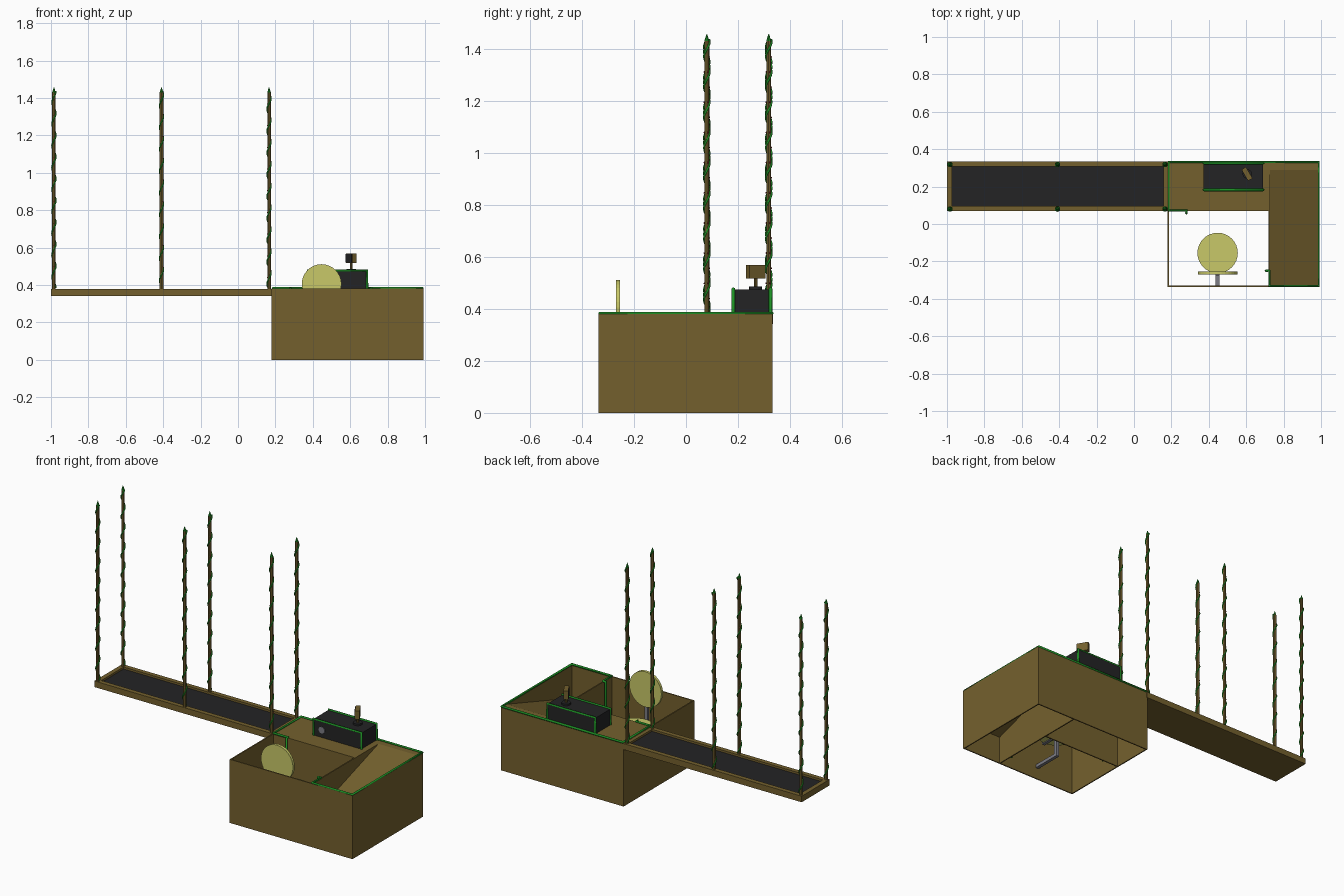
import bpy, bmesh, math
from mathutils import Vector, Matrix

if "Cube" in bpy.data.objects:
    bpy.data.objects.remove(bpy.data.objects["Cube"])

def mat(name, c):
    m = bpy.data.materials.new(name)
    m.diffuse_color = (*c, 1)
    m.use_nodes = True
    m.node_tree.nodes["Principled BSDF"].inputs["Base Color"].default_value = m.diffuse_color
    return m

BROWN = mat("wood_brown", (0.175, 0.118, 0.027))
BLACK = mat("belt_black", (0.017, 0.017, 0.018))
GREEN = mat("trim_green", (0.012, 0.28, 0.018))
YELLOW = mat("seat_yellow", (0.58, 0.58, 0.14))
GREY = mat("metal_grey", (0.20, 0.20, 0.23))
RED = mat("bulb_red", (0.25, 0.02, 0.02))

def finish(name, bm, m, smooth=False):
    bmesh.ops.recalc_face_normals(bm, faces=bm.faces)
    me = bpy.data.meshes.new(name)
    bm.to_mesh(me)
    bm.free()
    me.materials.append(m)
    ob = bpy.data.objects.new(name, me)
    bpy.context.collection.objects.link(ob)
    if smooth:
        for p in me.polygons:
            p.use_smooth = abs(p.normal.z) < 0.95 and len(p.vertices) == 4
    return ob

def boxes(name, m, *ranges):
    """One object from boxes given as (x0, x1, y0, y1, z0, z1)."""
    bm = bmesh.new()
    for x0, x1, y0, y1, z0, z1 in ranges:
        M = Matrix.Translation(((x0+x1)/2, (y0+y1)/2, (z0+z1)/2)) @ Matrix.Diagonal((x1-x0, y1-y0, z1-z0, 1))
        bmesh.ops.create_cube(bm, size=1, matrix=M)
    return finish(name, bm, m)

def rod(name, m, a, b, r, r2=None, seg=16):
    a, b = Vector(a), Vector(b)
    d = b - a
    bm = bmesh.new()
    bmesh.ops.create_cone(bm, cap_ends=True, segments=seg, radius1=r, radius2=r if r2 is None else r2,
                          depth=d.length,
                          matrix=Matrix.Translation((a+b)/2) @ d.to_track_quat('Z', 'Y').to_matrix().to_4x4())
    return finish(name, bm, m)

def cord(name, m, pts, r, res=2):
    cu = bpy.data.curves.new(name, 'CURVE')
    cu.dimensions = '3D'
    cu.bevel_depth = r
    cu.bevel_resolution = res
    cu.use_fill_caps = True
    sp = cu.splines.new('POLY')
    sp.points.add(len(pts) - 1)
    for p, co in zip(sp.points, pts):
        p.co = (*co, 1)
    cu.materials.append(m)
    ob = bpy.data.objects.new(name, cu)
    bpy.context.collection.objects.link(ob)
    return ob

# Counter shell: outer walls, inner walls round the seat bay, flat worktop
T = 0.007
L, R, F, B, H = 0.18, 0.993, -0.336, 0.333, 0.38
IX, IY = 0.72, 0.07
boxes("counter_outer_walls", BROWN,
      (L, R, B-T, B, 0, H), (R-T, R, F, B, 0, H), (L, R, F, F+T, 0, H), (L, L+T, F, B, 0, H))
boxes("counter_inner_walls", BROWN, (L, IX, IY, IY+T, 0, H), (IX, IX+T, F, B, 0, H))
boxes("counter_worktop", BROWN, (L, IX+T, IY, B, H-0.01, H), (IX, R, 0.29, B, H-0.01, H))

# Bagging ramp sloping down to the front
bm = bmesh.new()
vs = [bm.verts.new((IX, y, z)) for y, z in ((0.29, H), (F+T, 0.18), (F+T, 0.17), (0.29, H-0.01))]
f = bm.faces.new(vs)
ext = bmesh.ops.extrude_face_region(bm, geom=[f])
bmesh.ops.translate(bm, vec=(R-IX-0.003, 0, 0), verts=[v for v in ext['geom'] if isinstance(v, bmesh.types.BMVert)])
finish("bagging_ramp", bm, BROWN)

# Green trim cord along the rim, dropping to the floor at both ends
z = H + 0.002
cord("rim_trim", GREEN, [(0.28, 0.058, 0.01), (0.28, 0.058, z), (0.28, 0.072, z), (0.186, 0.072, z),
                         (0.186, 0.331, z), (0.988, 0.331, z), (0.988, -0.331, z), (0.724, -0.331, z),
                         (0.724, -0.25, z), (0.706, -0.25, z), (0.706, -0.25, 0.01)], 0.007)

# Conveyor: frame, base and belt
X0, X1, Y0, Y1, W = -1.0, 0.185, 0.07, 0.335, 0.027
boxes("conveyor_frame", BROWN,
      (X0, X1, Y0, Y0+W, 0.342, 0.378), (X0, X1, Y1-W, Y1, 0.342, 0.378),
      (X0, X0+W, Y0, Y1, 0.342, 0.378), (X1-W, X1, Y0, Y1, 0.342, 0.378), (X0, X1, Y0, Y1, 0.342, 0.35))
boxes("conveyor_belt", BLACK, (X0+W, X1-W, Y0+W, Y1-W, 0.35, 0.366))

# Six posts wrapped with a green cord and small red bulbs
for i, px in enumerate((-0.984, -0.409, 0.166)):
    for j, py in enumerate((0.08, 0.318)):
        tag = f"{i}_{j}"
        rod("post_" + tag, BROWN, (px, py, 0.37), (px, py, 1.43), 0.0095, seg=8)
        rod("post_tip_" + tag, GREEN, (px, py, 1.43), (px, py, 1.457), 0.0095, 0.001, seg=8)
        n = 9 * 14
        pts = []
        for k in range(n + 1):
            a = 2*math.pi*k/14 + i
            pts.append((px + 0.0105*math.cos(a), py + 0.0105*math.sin(a), 0.385 + 1.05*k/n))
        cord("post_vine_" + tag, GREEN, pts, 0.0042, 1)
        bm = bmesh.new()
        for k in range(17):
            a = math.pi*k + i + math.pi/2
            bmesh.ops.create_icosphere(bm, subdivisions=1, radius=0.0035, matrix=Matrix.Translation(
                (px + 0.0095*math.cos(a), py + 0.0095*math.sin(a), 0.44 + 0.058*k)))
        finish("post_bulbs_" + tag, bm, RED)

# Scanner box with two green hoops and a grey badge
boxes("scanner_body", BLACK, (0.372, 0.69, 0.18, 0.328, H, 0.475))
for nm, y in (("front", 0.182), ("back", 0.325)):
    cord("scanner_trim_" + nm, GREEN, [(0.374, y, H), (0.374, y, 0.477), (0.69, y, 0.477), (0.69, y, H)], 0.007)
rod("scanner_badge", GREY, (0.43, 0.176, 0.425), (0.43, 0.181, 0.425), 0.02, seg=10)

# Small customer display on a stem, turned toward the seat
rod("display_base", BLACK, (0.605, 0.268, 0.475), (0.605, 0.268, 0.486), 0.025)
rod("display_stem", BROWN, (0.605, 0.268, 0.48), (0.605, 0.268, 0.525), 0.007, seg=8)
head = boxes("display_head", BROWN, (-0.035, 0.035, -0.013, 0.013, -0.026, 0.026))
screen = boxes("display_screen", BLACK, (-0.031, 0.031, -0.016, -0.012, -0.022, 0.022))
for ob in (head, screen):
    ob.location = (0.605, 0.268, 0.543)
    ob.rotation_euler = (0, 0, math.radians(-60))

# Seat on an arm fixed to the front wall
SX = 0.447
rod("seat", YELLOW, (SX, -0.155, 0.205), (SX, -0.155, 0.222), 0.108, seg=32)
rod("seat_back", YELLOW, (SX, -0.27, 0.405), (SX, -0.254, 0.405), 0.106, seg=32)
boxes("seat_support", GREY,
      (SX-0.01, SX+0.01, -0.165, -0.145, 0.07, 0.205), (SX-0.01, SX+0.01, F+T, -0.145, 0.07, 0.09),
      (SX-0.01, SX+0.01, -0.275, -0.262, 0.205, 0.34), (SX-0.01, SX+0.01, -0.275, -0.2, 0.2, 0.208))
